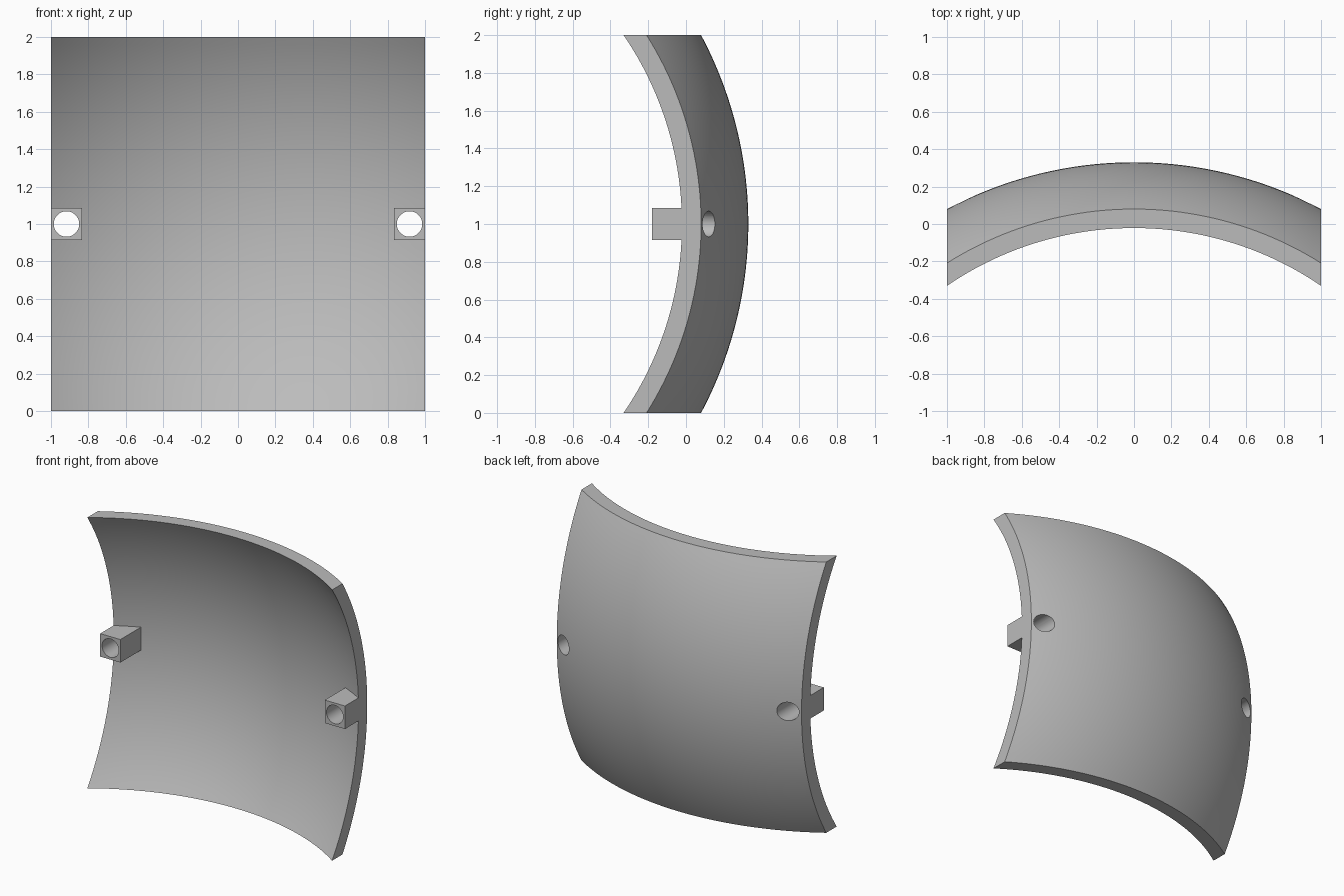
import bpy
import bmesh
from math import sqrt, pi, radians
from mathutils import Matrix

OUTER_R, INNER_R = 2.125, 2.036   # concentric spherical skins
CENTRE_Y = -1.795
HOLE_X, HOLE_R = 0.917, 0.068
BOSS_IN, BOSS_HALF = 0.835, 0.085

old = bpy.data.objects.get("Cube")
if old:
    bpy.data.objects.remove(old, do_unlink=True)

grey = bpy.data.materials.new("plain_grey")
grey.use_nodes = True
colour = (0.5, 0.5, 0.5, 1)
grey.diffuse_color = colour
grey.node_tree.nodes["Principled BSDF"].inputs["Base Color"].default_value = colour


def make_object(name, bm):
    bmesh.ops.recalc_face_normals(bm, faces=bm.faces)
    mesh = bpy.data.meshes.new(name)
    bm.to_mesh(mesh)
    bm.free()
    mesh.materials.append(grey)
    obj = bpy.data.objects.new(name, mesh)
    bpy.context.collection.objects.link(obj)
    return obj


def combine(target, tool, operation):
    """Apply a boolean and discard the tool object."""
    bpy.context.view_layer.objects.active = target
    mod = target.modifiers.new(operation.lower(), "BOOLEAN")
    mod.operation, mod.object, mod.solver = operation, tool, "EXACT"
    bpy.ops.object.modifier_apply(modifier=mod.name)
    bpy.data.objects.remove(tool, do_unlink=True)


# Square panel: two grids laid on the spheres, joined around the rim
bm = bmesh.new()
for radius in (OUTER_R, INNER_R):
    grid = bmesh.ops.create_grid(bm, x_segments=48, y_segments=48, size=1)
    for v in grid["verts"]:
        x, z = v.co.x, v.co.y
        v.co = (x, CENTRE_Y + sqrt(radius ** 2 - x * x - z * z), z + 1)
rim = [e for e in bm.edges if e.is_boundary]
bmesh.ops.bridge_loops(bm, edges=rim)
panel = make_object("curved_panel", bm)

for side in (-1, 1):
    # Square boss, flush with the panel's side edge
    bm = bmesh.new()
    bmesh.ops.create_cube(bm, size=1)
    bmesh.ops.scale(bm, vec=(1 - BOSS_IN, 0.25, 2 * BOSS_HALF), verts=bm.verts)
    bmesh.ops.translate(bm, vec=(side * (1 + BOSS_IN) / 2, -0.055, 1), verts=bm.verts)
    combine(panel, make_object("boss", bm), "UNION")

    # Round hole through boss and panel
    bm = bmesh.new()
    bmesh.ops.create_cone(bm, cap_ends=True, segments=48, radius1=HOLE_R,
                          radius2=HOLE_R, depth=1,
                          matrix=Matrix.Translation((side * HOLE_X, 0, 1))
                          @ Matrix.Rotation(pi / 2, 4, "X"))
    combine(panel, make_object("hole_cutter", bm), "DIFFERENCE")

# Smooth skins and bores, crisp rims
bpy.ops.object.select_all(action="DESELECT")
panel.select_set(True)
bpy.context.view_layer.objects.active = panel
bpy.ops.object.shade_smooth_by_angle(angle=radians(30))
